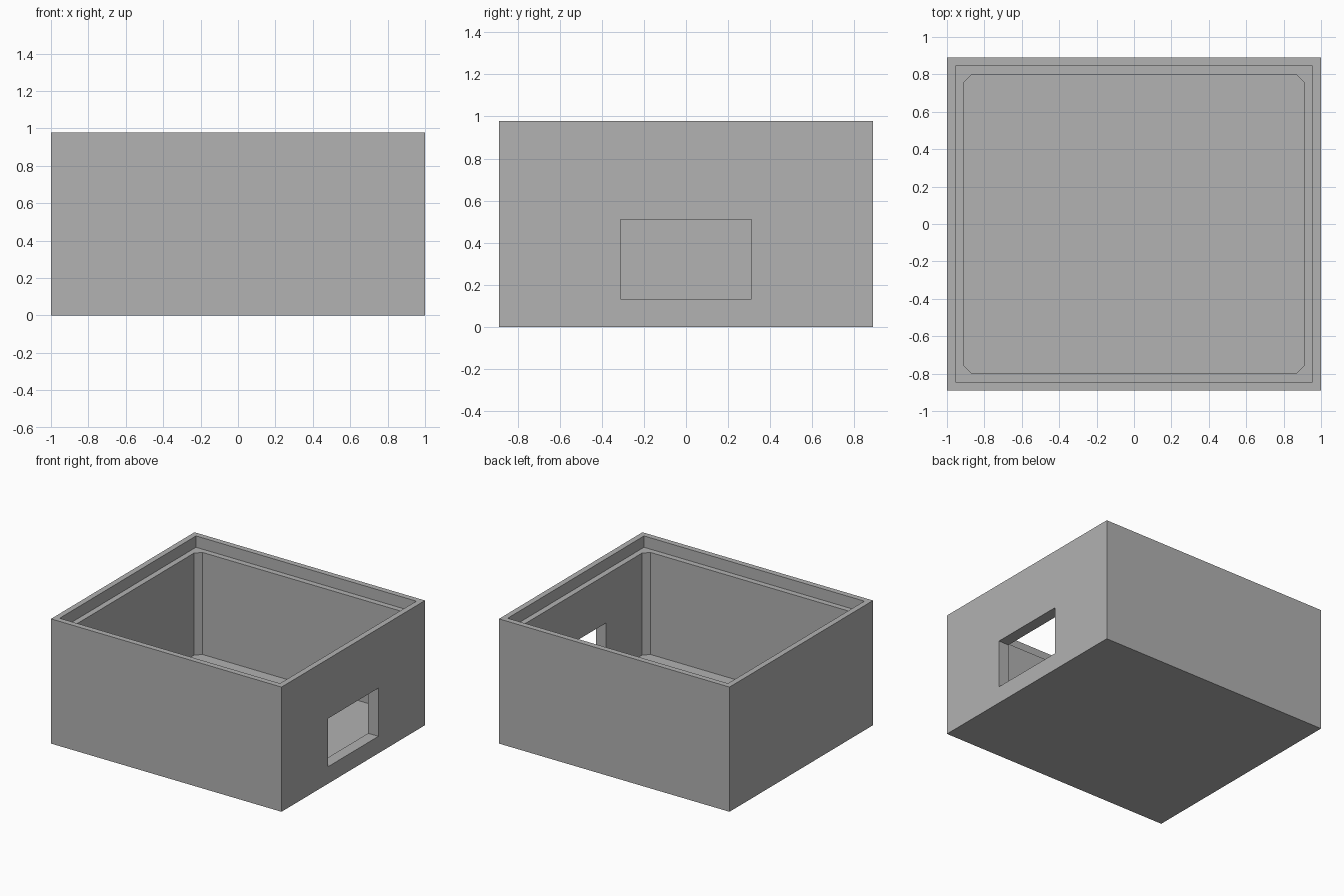
import bpy
import bmesh

default = bpy.data.objects.get("Cube")
if default:
    bpy.data.objects.remove(default, do_unlink=True)

U = 2 / 45  # wall module: all sizes are multiples of it

grey = bpy.data.materials.new("matte_grey")
grey.use_nodes = True
colour = (0.445, 0.445, 0.445, 1)
grey.diffuse_color = colour
bsdf = next(n for n in grey.node_tree.nodes if n.type == 'BSDF_PRINCIPLED')
bsdf.inputs["Base Color"].default_value = colour


def block(name, x, y, z, chamfer=0):
    """Box from (min, max) ranges in modules, with optional chamfered upright edges."""
    bm = bmesh.new()
    bmesh.ops.create_cube(bm, size=1)
    for v in bm.verts:
        v.co = [U * (lo if c < 0 else hi) for c, (lo, hi) in zip(v.co, (x, y, z))]
    if chamfer:
        uprights = [e for e in bm.edges
                    if abs(e.verts[0].co.z - e.verts[1].co.z) > U]
        bmesh.ops.bevel(bm, geom=uprights, offset=chamfer * U,
                        offset_type='OFFSET', segments=1, affect='EDGES')
    mesh = bpy.data.meshes.new(name)
    bm.to_mesh(mesh)
    bm.free()
    mesh.materials.append(grey)
    obj = bpy.data.objects.new(name, mesh)
    bpy.context.collection.objects.link(obj)
    return obj


# Outer body
body = block("box_body", (-22.5, 22.5), (-20, 20), (0, 22))

# Lid rebate, chamfered cavity and side window opening
cutters = [
    block("lid_rebate_cutter", (-21.5, 21.5), (-19, 19), (20, 24)),
    block("cavity_cutter", (-20.5, 20.5), (-18, 18), (2, 23), chamfer=1),
    block("side_window_cutter", (19, 24), (-7, 7), (3, 11.5)),
]

bpy.ops.object.select_all(action='DESELECT')
bpy.context.view_layer.objects.active = body
body.select_set(True)
for cutter in cutters:
    cutter.hide_render = True
    cut = body.modifiers.new(cutter.name, 'BOOLEAN')
    cut.operation = 'DIFFERENCE'
    cut.solver = 'EXACT'
    cut.object = cutter
    bpy.ops.object.modifier_apply(modifier=cut.name)
    bpy.data.objects.remove(cutter, do_unlink=True)
